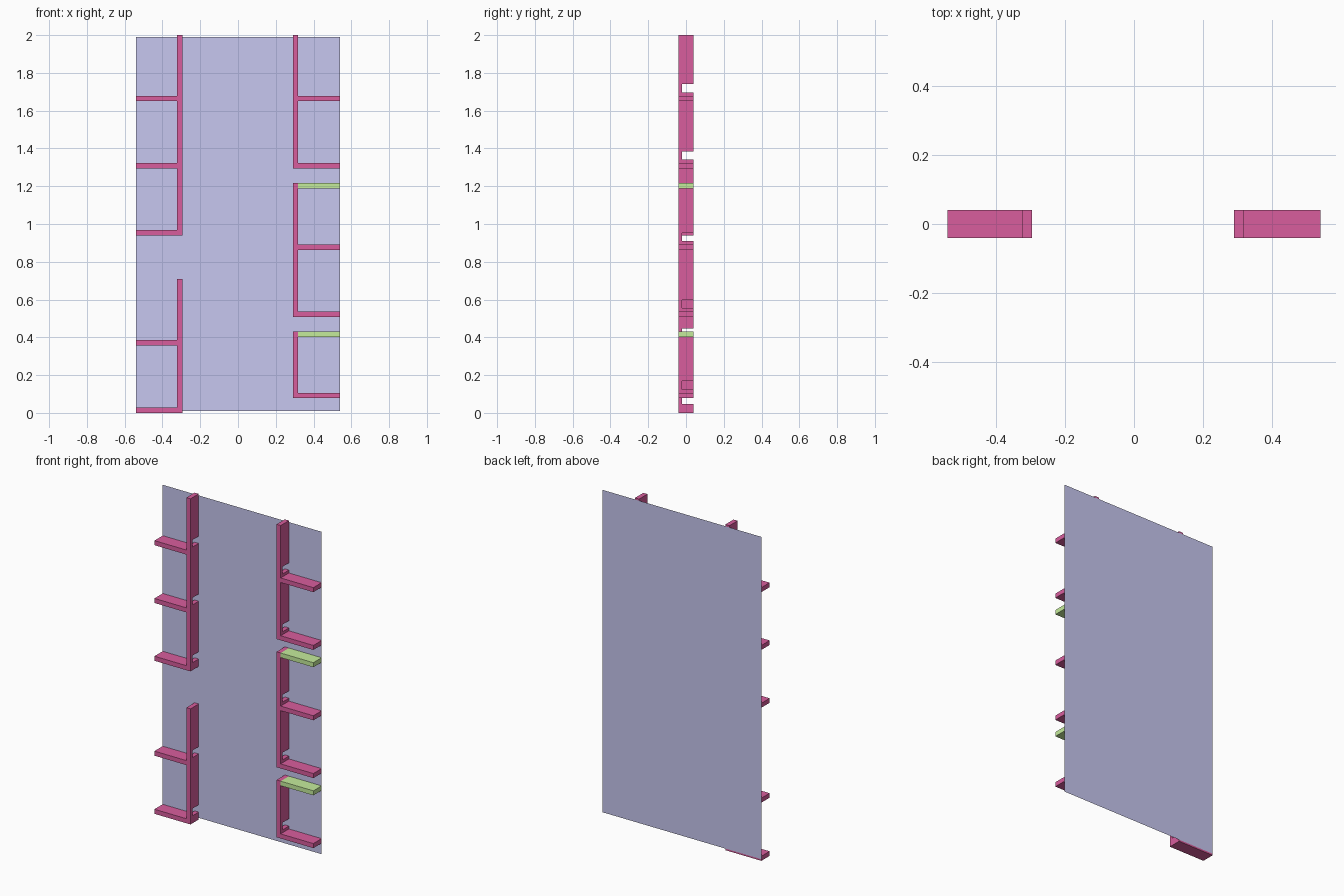
import bpy, bmesh

if "Cube" in bpy.data.objects:
    bpy.data.objects.remove(bpy.data.objects["Cube"])

Y0, Y1 = -0.04, 0.04      # depth of shelves and posts
NOTCH_Y = -0.02           # front of the cable notches
T = 0.028                 # board thickness


def material(name, rgb):
    m = bpy.data.materials.new(name)
    m.diffuse_color = (*rgb, 1)
    m.use_nodes = True
    m.node_tree.nodes["Principled BSDF"].inputs["Base Color"].default_value = m.diffuse_color
    return m


PINK = material("pink_board", (0.69, 0.11, 0.34))
GREEN = material("green_board", (0.56, 0.84, 0.33))
BLUE = material("back_blue", (0.57, 0.57, 0.87))


def finish(name, bm, mat):
    bmesh.ops.recalc_face_normals(bm, faces=bm.faces)
    me = bpy.data.meshes.new(name)
    bm.to_mesh(me)
    bm.free()
    me.materials.append(mat)
    ob = bpy.data.objects.new(name, me)
    bpy.context.collection.objects.link(ob)
    return ob


def board(name, x0, x1, z0, z1, mat):
    bm = bmesh.new()
    bmesh.ops.create_cube(bm, size=1)
    for v in bm.verts:
        v.co = (x1 if v.co.x > 0 else x0, Y1 if v.co.y > 0 else Y0,
                z1 if v.co.z > 0 else z0)
    return finish(name, bm, mat)


def post(name, x0, x1, z0, z1, shelf_bottoms):
    """Upright with a notch in its back edge just above every shelf."""
    prof = [(Y0, z1), (Y0, z0), (Y1, z0)]
    for s in shelf_bottoms:
        a, b = s + T + 0.018, s + T + 0.062
        prof += [(Y1, a), (NOTCH_Y, a), (NOTCH_Y, b), (Y1, b)]
    prof.append((Y1, z1))
    bm = bmesh.new()
    face = bm.faces.new([bm.verts.new((x0, y, z)) for y, z in prof])
    ext = bmesh.ops.extrude_face_region(bm, geom=[face])
    for v in ext["geom"]:
        if isinstance(v, bmesh.types.BMVert):
            v.co.x = x1
    return finish(name, bm, PINK)


# Brackets: side, post bottom, post top, shelf bottoms, green lid
brackets = [
    ("left", 0.0, 0.71, [0.0, 0.357], False),
    ("left", 0.94, 2.0, [0.94, 1.295, 1.65], False),
    ("right", 0.078, 0.43, [0.078], True),
    ("right", 0.508, 1.217, [0.508, 0.863], True),
    ("right", 1.295, 2.0, [1.295, 1.65], False),
]
spans = {"left": (-0.323, -0.295, -0.54, -0.323),
         "right": (0.29, 0.318, 0.318, 0.54)}

for i, (side, z0, z1, shelves, lid) in enumerate(brackets):
    px0, px1, sx0, sx1 = spans[side]
    post(f"{side}_post_{i}", px0, px1, z0, z1, shelves)
    for j, s in enumerate(shelves):
        board(f"{side}_shelf_{i}_{j}", sx0, sx1, s, s + T, PINK)
    if lid:
        board(f"{side}_green_shelf_{i}", sx0, sx1, z1 - T, z1, GREEN)

# Thin back panel
bm = bmesh.new()
bm.faces.new([bm.verts.new((x, Y1 + 0.0005, z)) for x, z in
              ((-0.54, 0.01), (0.54, 0.01), (0.54, 1.99), (-0.54, 1.99))])
finish("back_panel", bm, BLUE)
